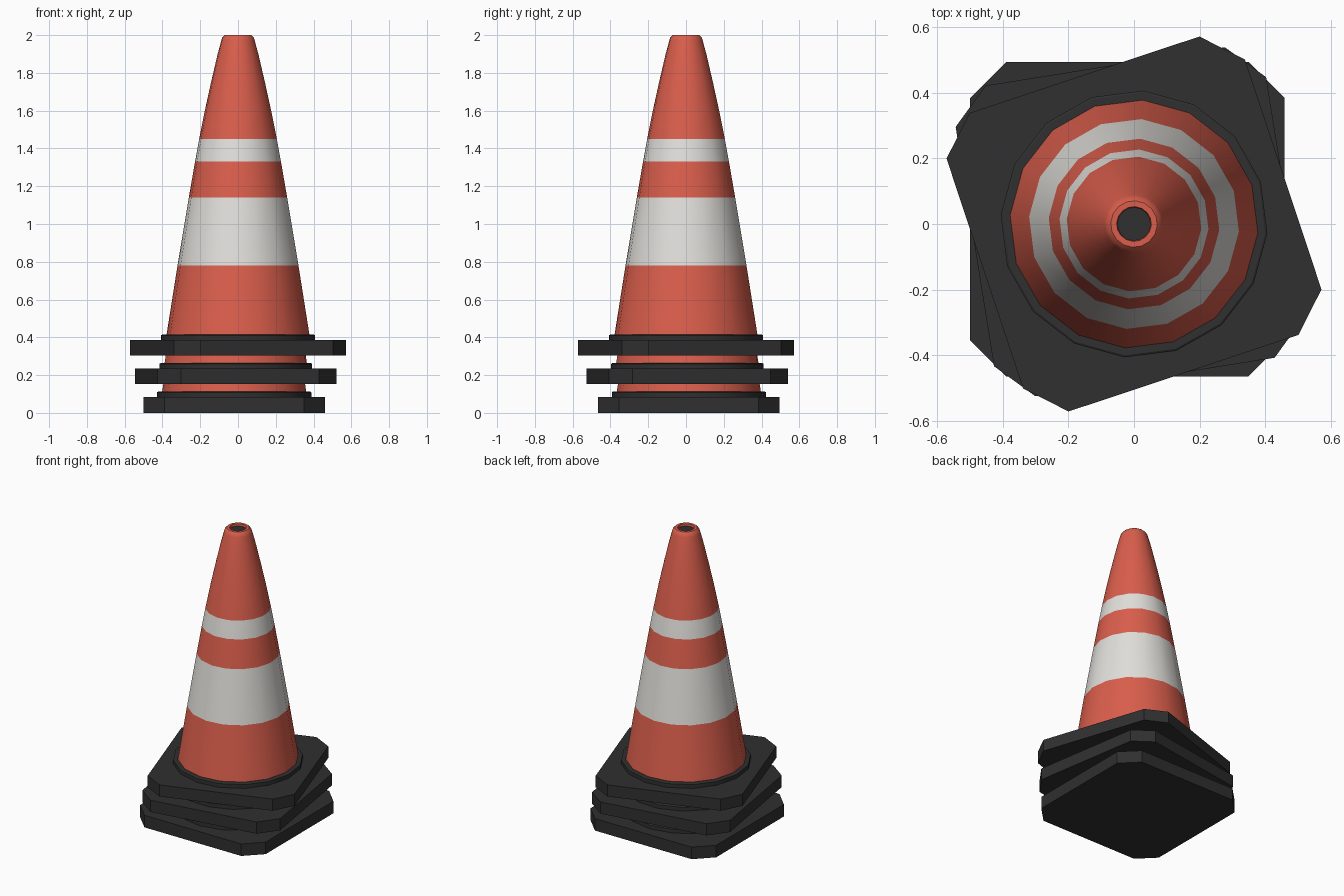
import bpy, bmesh, math

if "Cube" in bpy.data.objects:
    bpy.data.objects.remove(bpy.data.objects["Cube"])


def material(name, rgb):
    m = bpy.data.materials.new(name)
    m.diffuse_color = (*rgb, 1)
    m.use_nodes = True
    m.node_tree.nodes["Principled BSDF"].inputs["Base Color"].default_value = m.diffuse_color
    return m


RED = material("cone_red", (0.70, 0.112, 0.072))
WHITE = material("stripe_white", (0.75, 0.735, 0.70))
BLACK = material("rubber_black", (0.029, 0.029, 0.029))
SIDES = 16


def finish(bm, name, mats, loc, turn, smooth=True):
    bmesh.ops.recalc_face_normals(bm, faces=bm.faces)
    me = bpy.data.meshes.new(name)
    bm.to_mesh(me)
    bm.free()
    for m in mats:
        me.materials.append(m)
    if smooth:
        me.shade_smooth()
        me.set_sharp_from_angle(angle=math.radians(30))
    ob = bpy.data.objects.new(name, me)
    ob.location = loc
    ob.rotation_euler.z = math.radians(turn)
    bpy.context.collection.objects.link(ob)
    return ob


def lathe(name, profile, mats, loc, turn, bands=()):
    """Revolve (radius, height) points, close both ends, colour bands by height."""
    bm = bmesh.new()
    rings = []
    for r, z in profile:
        rings.append([bm.verts.new((r * math.cos(2 * math.pi * i / SIDES),
                                    r * math.sin(2 * math.pi * i / SIDES), z))
                      for i in range(SIDES)])
    for a, b in zip(rings, rings[1:]):
        for i in range(SIDES):
            j = (i + 1) % SIDES
            f = bm.faces.new((a[i], a[j], b[j], b[i]))
            z = f.calc_center_median().z
            if any(lo < z < hi for lo, hi in bands):
                f.material_index = 1
    bm.faces.new(rings[0])
    cap = bm.faces.new(rings[-1])
    cap.material_index = len(mats) - 1
    return finish(bm, name, mats, loc, turn)


def base_plate(name, loc, turn, half=0.48, cut=0.37, height=0.08):
    """Square rubber plate with chamfered corners."""
    bm = bmesh.new()
    pts = [(half, -cut), (half, cut), (cut, half), (-cut, half),
           (-half, cut), (-half, -cut), (-cut, -half), (cut, -half)]
    face = bm.faces.new([bm.verts.new((x, y, 0)) for x, y in pts])
    ext = bmesh.ops.extrude_face_region(bm, geom=[face])
    for v in ext["geom"]:
        if isinstance(v, bmesh.types.BMVert):
            v.co.z = height
    return finish(bm, name, [BLACK], loc, turn, smooth=False)


# three stacked cones: x, y, plate bottom, plate height, turn
stack = [("bottom", -0.02, 0.015, 0.0, 0.083, 0.0),
         ("middle", -0.012, 0.007, 0.153, 0.081, 9.1),
         ("top", 0.0, 0.0, 0.305, 0.08, 18.4)]

for label, x, y, z, h, turn in stack:
    loc = (x, y, z)
    base_plate(label + "_base", loc, turn, height=h)
    lathe(label + "_collar", [(0.408, h - 0.01), (0.408, h + 0.026), (0.402, h + 0.03)],
          [BLACK], loc, turn)
    if label != "top":
        # visible sleeve of a nested cone
        lathe(label + "_cone", [(0.386, h), (0.369, h + 0.11)], [RED], loc, turn)

# full upper cone with two reflective stripes and an open tip
profile = [(0.383, 0.39), (0.321, 0.78), (0.261, 1.14), (0.228, 1.33), (0.206, 1.45),
           (0.176, 1.60), (0.143, 1.75), (0.108, 1.90), (0.089, 1.97), (0.084, 1.987),
           (0.071, 2.0), (0.053, 2.0), (0.051, 1.985)]
lathe("top_cone", profile, [RED, WHITE, BLACK], (0, 0, 0), 18.4,
      bands=[(0.78, 1.14), (1.33, 1.45)])
